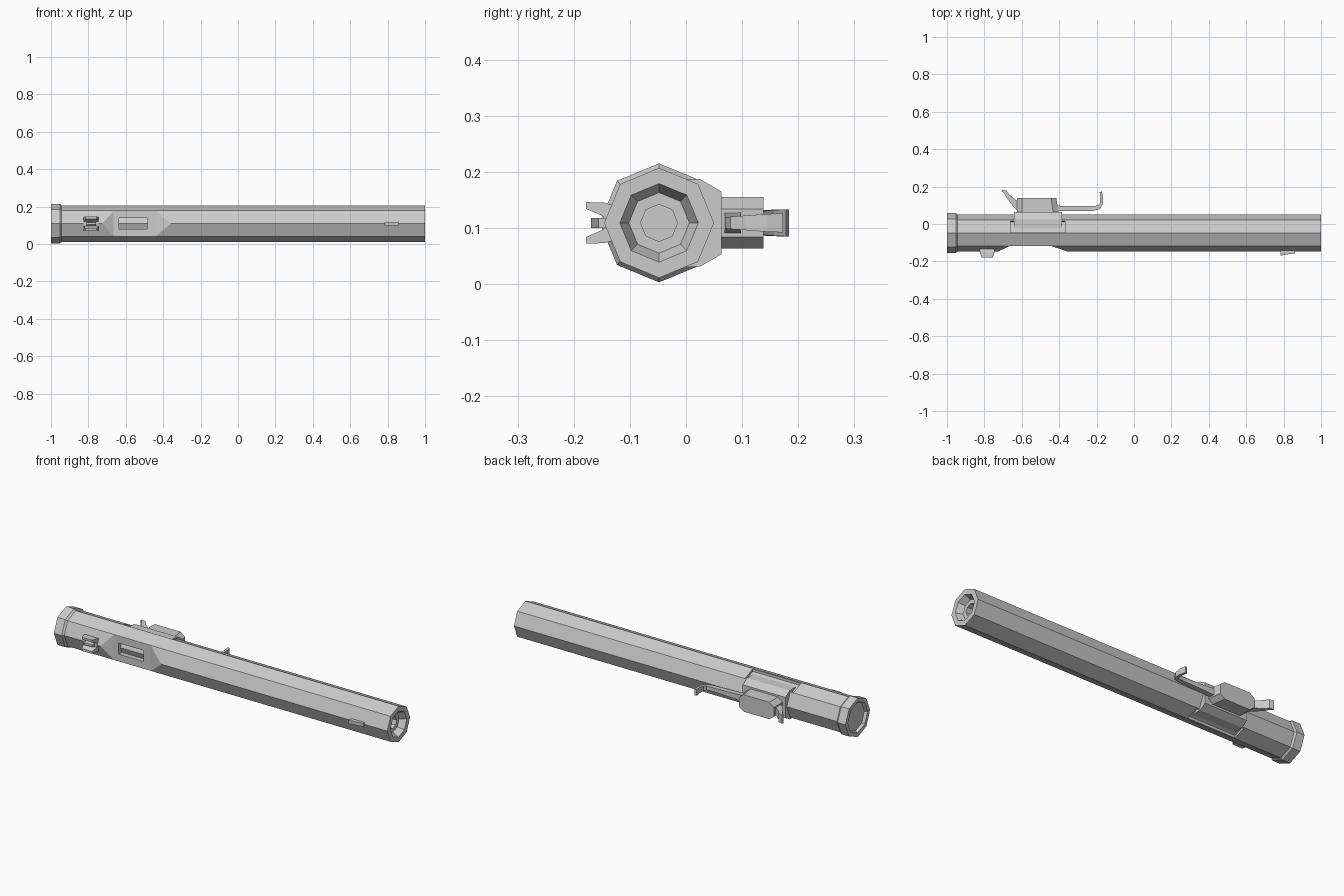
import bpy, bmesh, math
from mathutils import Vector

if "Cube" in bpy.data.objects:
    bpy.data.objects.remove(bpy.data.objects["Cube"])

CY, CZ = -0.048, 0.109          # tube axis


def finish(name, bm):
    bmesh.ops.recalc_face_normals(bm, faces=bm.faces)
    me = bpy.data.meshes.new(name)
    bm.to_mesh(me)
    bm.free()
    ob = bpy.data.objects.new(name, me)
    bpy.context.collection.objects.link(ob)
    return ob


def lathe(name, prof, n=8):
    """Octagonal turned part along x from (x, radius) pairs, capped at both ends."""
    bm = bmesh.new()
    rings = [[bm.verts.new((x, CY + r * math.cos(2 * math.pi * i / n),
                            CZ + r * math.sin(2 * math.pi * i / n)))
              for i in range(n)] for x, r in prof]
    for a, b in zip(rings, rings[1:]):
        for i in range(n):
            j = (i + 1) % n
            bm.faces.new((a[i], a[j], b[j], b[i]))
    bm.faces.new(rings[0])
    bm.faces.new(rings[-1])
    return finish(name, bm)


def prism(name, pts, axis, a, b, shape=None):
    """Extrude a 2D outline from a to b along axis; shape may then adjust vertices."""
    def put(p, t):
        return {'x': (t, p[0], p[1]), 'y': (p[0], t, p[1]), 'z': (p[0], p[1], t)}[axis]
    bm = bmesh.new()
    lo = [bm.verts.new(put(p, a)) for p in pts]
    hi = [bm.verts.new(put(p, b)) for p in pts]
    bm.faces.new(lo)
    bm.faces.new(hi)
    for i in range(len(pts)):
        j = (i + 1) % len(pts)
        bm.faces.new((lo[i], lo[j], hi[j], hi[i]))
    if shape:
        for v in bm.verts:
            shape(v.co)
    return finish(name, bm)


def strip(name, path):
    """Bent strip in the xy plane; path rows are (x, y, thickness, half width in z)."""
    bm = bmesh.new()
    rings = []
    for i, (x, y, t, w) in enumerate(path):
        p, q = path[max(i - 1, 0)], path[min(i + 1, len(path) - 1)]
        d = Vector((q[0] - p[0], q[1] - p[1])).normalized()
        nx, ny = -d.y * t / 2, d.x * t / 2
        rings.append([bm.verts.new((x + s * nx, y + s * ny, CZ + u * w))
                      for s, u in ((1, 1), (1, -1), (-1, -1), (-1, 1))])
    for a, b in zip(rings, rings[1:]):
        for i in range(4):
            j = (i + 1) % 4
            bm.faces.new((a[i], a[j], b[j], b[i]))
    bm.faces.new(rings[0])
    bm.faces.new(rings[-1])
    return finish(name, bm)


def cut(target, cutter):
    cutter.hide_render = True
    m = target.modifiers.new("cut", 'BOOLEAN')
    m.operation, m.solver, m.object = 'DIFFERENCE', 'EXACT', cutter
    bpy.context.view_layer.objects.active = target
    bpy.ops.object.modifier_apply(modifier=m.name)
    bpy.data.objects.remove(cutter)


# main tube with rear collar, rear recess and stepped muzzle
tube = lathe("tube", [(-0.985, 0.078), (-1, 0.084), (-1, 0.106), (-0.953, 0.106),
                      (-0.943, 0.098), (1, 0.098), (1, 0.07), (0.965, 0.054),
                      (0.965, 0.033), (0.9, 0.033)])

# shaved flat on the front edge with sloped ends, and the slot through it
cut(tube, prism("flat_cutter", [(-0.73, -0.17), (-0.725, -0.146), (-0.665, -0.118),
                                (-0.44, -0.118), (-0.36, -0.146), (-0.35, -0.17)],
                'z', 0, 0.22))
cut(tube, prism("slot_cutter", [(-0.635, 0.079), (-0.485, 0.079), (-0.485, 0.139),
                                (-0.635, 0.139)], 'y', -0.16, -0.06))

# shallow notches beside the receiver, above and below
for s in (1, -1):
    cut(tube, prism("notch_cutter", [(-0.045, CZ + s * 0.12), (-0.045, CZ + s * 0.083),
                                     (0.012, CZ + s * 0.06), (0.03, CZ + s * 0.12)],
                    'x', -0.66, -0.37))

# bolt seen inside the slot
lathe("bolt", [(-0.635, 0.056), (-0.485, 0.056)])

# chamfered receiver housing on the back
half = [(-0.025, 0.079), (0.025, 0.078), (0.063, 0.056)]
prism("receiver", [(y, CZ + z) for y, z in half] +
      [(y, CZ - z) for y, z in reversed(half)], 'x', -0.642, -0.385)


# eight-sided grip block, slightly shorter at its outer face
def taper_block(co):
    if co.y > 0.1 and co.x > -0.5:
        co.x -= 0.012


block = [(-0.625, 0.025), (-0.598, 0.046), (-0.431, 0.046), (-0.403, 0.025)]
prism("grip_block", [(x, CZ + z) for x, z in block] +
      [(x, CZ - z) for x, z in reversed(block)], 'y', 0.055, 0.138, taper_block)

# flared rear lever
strip("rear_lever", [(-0.61, 0.095, 0.055, 0.018), (-0.64, 0.113, 0.034, 0.020),
                     (-0.675, 0.15, 0.022, 0.023), (-0.689, 0.172, 0.018, 0.024),
                     (-0.708, 0.18, 0.008, 0.024)])

# forward hook
strip("front_hook", [(-0.42, 0.083, 0.03, 0.019), (-0.36, 0.083, 0.028, 0.014),
                     (-0.22, 0.083, 0.026, 0.010), (-0.188, 0.089, 0.022, 0.011),
                     (-0.175, 0.108, 0.016, 0.013), (-0.173, 0.145, 0.014, 0.016),
                     (-0.178, 0.172, 0.012, 0.017)])


# rear sight: forked profile narrowing outwards
def taper_sight(co):
    if co.y < -0.165:
        co.x = -0.786 + (co.x + 0.786) * 0.75


fork = [(-0.115, 0.03), (-0.144, 0.022), (-0.146, 0.035), (-0.178, 0.037),
        (-0.178, 0.025), (-0.15, 0.012)]
fork = [(-0.115, 0.028), (-0.146, 0.036), (-0.178, 0.037), (-0.178, 0.025), (-0.148, 0.012)]
prism("rear_sight", [(y, CZ + z) for y, z in fork] +
      [(y, CZ - z) for y, z in reversed(fork)], 'x', -0.825, -0.745, taper_sight)
prism("rear_sight_ridge", [(-0.13, CZ + 0.012), (-0.168, CZ + 0.006), (-0.168, CZ - 0.006),
                           (-0.13, CZ - 0.012)], 'x', -0.81, -0.76)

# front sight blade
prism("front_sight", [(0.785, -0.13), (0.783, -0.169), (0.862, -0.156), (0.862, -0.13)],
      'z', CZ - 0.009, CZ + 0.009)
